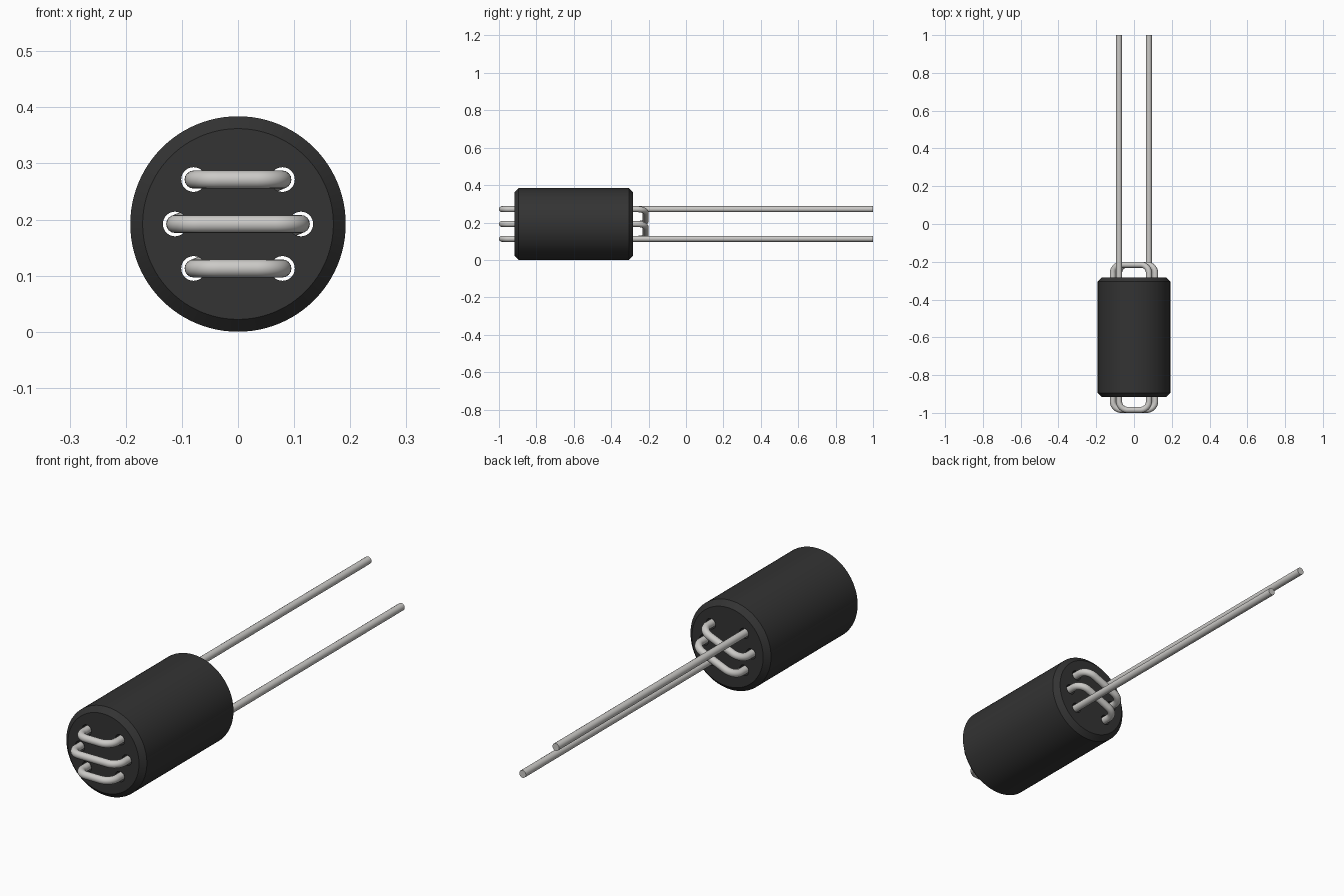
import bpy, bmesh
from math import radians, sin, cos, pi
from mathutils import Vector, Matrix

cube = bpy.data.objects.get("Cube")
if cube:
    bpy.data.objects.remove(cube, do_unlink=True)

BODY_R, AXIS_Z = 0.192, 0.192
BODY_FRONT, BODY_BACK = -0.917, -0.283
CHAMFER = 0.022
HOLE_RING, HOLE_R, WIRE_R = 0.112, 0.022, 0.016
BEND_R = 0.045


def material(name, rgb):
    mat = bpy.data.materials.new(name)
    mat.use_nodes = True
    mat.diffuse_color = (*rgb, 1)
    mat.node_tree.nodes["Principled BSDF"].inputs["Base Color"].default_value = (*rgb, 1)
    return mat


def link(name, data, mat):
    obj = bpy.data.objects.new(name, data)
    bpy.context.collection.objects.link(obj)
    data.materials.append(mat)
    return obj


def select(obj):
    bpy.ops.object.select_all(action='DESELECT')
    obj.select_set(True)
    bpy.context.view_layer.objects.active = obj


def hole(angle):
    """Centre of a bore, as x and z."""
    a = radians(angle)
    return HOLE_RING * cos(a), AXIS_Z + HOLE_RING * sin(a)


def rod(bm, radius, x, z, y0, y1, sides):
    """Capped cylinder lying along y."""
    place = Matrix.Translation((x, (y0 + y1) / 2, z)) @ Matrix.Rotation(pi / 2, 4, 'X')
    bmesh.ops.create_cone(bm, cap_ends=True, segments=sides, radius1=radius,
                          radius2=radius, depth=y1 - y0, matrix=place)


def rounded(corners, radius, steps=10):
    """Path through the corners with each right-angle bend replaced by an arc."""
    path = [corners[0]]
    for before, corner, after in zip(corners, corners[1:], corners[2:]):
        u = (before - corner).normalized()
        v = (after - corner).normalized()
        centre = corner + (u + v) * radius
        for i in range(steps + 1):
            t = pi / 2 * i / steps
            path.append(centre - v * radius * cos(t) - u * radius * sin(t))
    return path + [corners[-1]]


black = material("ferrite black", (0.033, 0.033, 0.033))
metal = material("tinned wire grey", (0.6, 0.59, 0.57))

# Chamfered cylinder body
bm = bmesh.new()
rod(bm, BODY_R, 0, AXIS_Z, BODY_FRONT, BODY_BACK, 96)
rims = [e for e in bm.edges if abs(e.verts[0].co.y - e.verts[1].co.y) < 1e-4]
bmesh.ops.bevel(bm, geom=rims, offset=CHAMFER, segments=1, affect='EDGES')
mesh = bpy.data.meshes.new("ferrite_body")
bm.to_mesh(mesh)
bm.free()
body = link("ferrite_body", mesh, black)

# Six bores right through the body
bm = bmesh.new()
for angle in (0, 45, 135, 180, 225, 315):
    x, z = hole(angle)
    rod(bm, HOLE_R, x, z, BODY_FRONT - 0.1, BODY_BACK + 0.1, 32)
mesh = bpy.data.meshes.new("bore_cutter")
bm.to_mesh(mesh)
bm.free()
cutter = link("bore_cutter", mesh, black)
cutter.hide_render = True
cut = body.modifiers.new("bores", 'BOOLEAN')
cut.operation = 'DIFFERENCE'
cut.solver = 'EXACT'
cut.object = cutter
select(body)
bpy.ops.object.modifier_apply(modifier=cut.name)
bpy.data.objects.remove(cutter, do_unlink=True)
bpy.ops.object.shade_smooth_by_angle(angle=radians(30))

# One wire threaded through every bore, with a long lead at each end
LEAD_END, FRONT_BEND, BACK_BEND = 1.0, -1 + WIRE_R, -0.2 - WIRE_R
stops = [LEAD_END, FRONT_BEND, FRONT_BEND, BACK_BEND, BACK_BEND, FRONT_BEND,
         FRONT_BEND, BACK_BEND, BACK_BEND, FRONT_BEND, FRONT_BEND, LEAD_END]
order = [135, 45, 180, 0, 225, 315]
corners = []
for i, y in enumerate(stops):
    x, z = hole(order[i // 2])
    corners.append(Vector((x, y, z)))
path = rounded(corners, BEND_R)

curve = bpy.data.curves.new("threaded_wire", 'CURVE')
curve.dimensions = '3D'
curve.bevel_depth = WIRE_R
curve.bevel_resolution = 6
curve.use_fill_caps = True
spline = curve.splines.new('POLY')
spline.points.add(len(path) - 1)
for point, co in zip(spline.points, path):
    point.co = (*co, 1)
wire = link("threaded_wire", curve, metal)
select(wire)
bpy.ops.object.convert(target='MESH')
bpy.ops.object.shade_smooth_by_angle(angle=radians(40))
